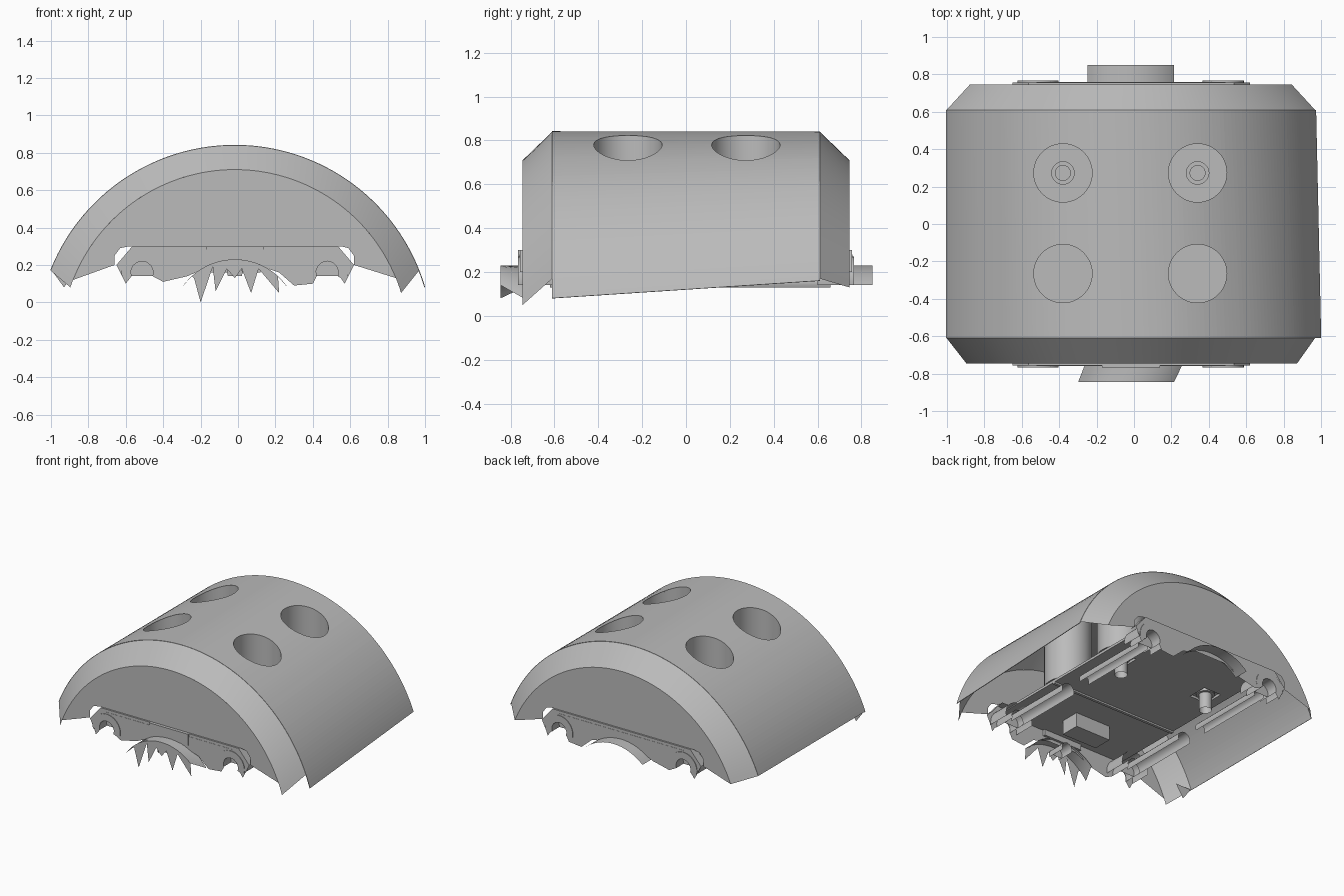
import bpy, bmesh, math
from math import sin, cos, pi

if "Cube" in bpy.data.objects:
    bpy.data.objects.remove(bpy.data.objects["Cube"])

# One grey for everything
grey = bpy.data.materials.new("plain_grey")
grey.use_nodes = True
GREY = (0.5, 0.5, 0.5, 1)
grey.diffuse_color = GREY
grey.node_tree.nodes["Principled BSDF"].inputs["Base Color"].default_value = GREY

CX, CZ = -0.017, -0.219          # axis of the curved cover
R_BODY, R_END = 1.059, 0.929
Y_BODY, Y_END = 0.61, 0.745


def make(name, verts, faces, smooth=True):
    me = bpy.data.meshes.new(name)
    me.from_pydata(verts, [], faces)
    bm = bmesh.new()
    bm.from_mesh(me)
    bmesh.ops.recalc_face_normals(bm, faces=bm.faces)
    bm.to_mesh(me)
    bm.free()
    me.materials.append(grey)
    ob = bpy.data.objects.new(name, me)
    bpy.context.collection.objects.link(ob)
    if smooth:
        bpy.ops.object.select_all(action="DESELECT")
        ob.select_set(True)
        bpy.context.view_layer.objects.active = ob
        bpy.ops.object.shade_smooth_by_angle(angle=math.radians(30))
    return ob


def arc(r, z_left, z_right, n=64, cx=CX, cz=CZ):
    a, b = pi - math.asin((z_left - cz) / r), math.asin((z_right - cz) / r)
    return [(cx + r * cos(a + (b - a) * i / n), cz + r * sin(a + (b - a) * i / n))
            for i in range(n + 1)]


def strip(name, first, y0, second, y1, smooth=True):
    n = len(first)
    verts = [(x, y0, z) for x, z in first] + [(x, y1, z) for x, z in second]
    return make(name, verts, [(i, i + 1, n + i + 1, n + i) for i in range(n - 1)], smooth)


def plate(name, outline, y):
    return make(name, [(x, y, z) for x, z in outline], [range(len(outline))], False)


def box(name, x0, x1, y0, y1, z0, z1):
    verts = [(x, y, z) for x in (x0, x1) for y in (y0, y1) for z in (z0, z1)]
    faces = [(0, 1, 3, 2), (4, 6, 7, 5), (0, 4, 5, 1), (2, 3, 7, 6), (0, 2, 6, 4), (1, 5, 7, 3)]
    return make(name, verts, faces, False)


def ring(x, y, r, height, n=48):
    """Circle in plan whose height may follow a function of x."""
    out = []
    for i in range(n):
        px, py = x + r * cos(2 * pi * i / n), y + r * sin(2 * pi * i / n)
        out.append((px, py, height(px) if callable(height) else height))
    return out


def loft(name, *rings, cap=False):
    n = len(rings[0])
    faces = [(k * n + i, k * n + (i + 1) % n, (k + 1) * n + (i + 1) % n, (k + 1) * n + i)
             for k in range(len(rings) - 1) for i in range(n)]
    if cap:
        faces += [range(n), range((len(rings) - 1) * n, len(rings) * n)]
    return make(name, [v for r in rings for v in r], faces)


def cover_height(x):
    return CZ + math.sqrt(R_BODY ** 2 - (x - CX) ** 2)


# Curved cover with its bevelled ends
cover = strip("curved_cover", arc(R_BODY, 0.17, 0.08, 110), -Y_BODY,
              arc(R_BODY, 0.17, 0.16, 110), Y_BODY, smooth=False)
skin = cover.modifiers.new("skin", "SOLIDIFY")
skin.thickness, skin.offset = 0.004, 0
strip("front_bevel", arc(R_BODY, 0.17, 0.17), -Y_BODY, arc(R_END, 0.08, 0.05), -Y_END)
strip("back_bevel", arc(R_BODY, 0.17, 0.17), Y_BODY, arc(R_END, 0.13, 0.13), Y_END)

# Flat end faces with a notch for the inner frame
notch = [(0.62, 0.2), (0.62, 0.25), (0.59, 0.29), (0.55, 0.3),
         (-0.58, 0.3), (-0.63, 0.29), (-0.66, 0.25), (-0.66, 0.2)]
plate("front_face", arc(R_END, 0.12, 0.13) + notch, -Y_END)
plate("back_face", arc(R_END, 0.13, 0.13) + notch, Y_END)

# Four round wells let through the cover
FLOOR = 0.285
for side, x in (("left", 0.34), ("right", -0.38)):
    for end, y in (("front", -0.265), ("back", 0.273)):
        tag = end + "_" + side
        cutter = loft(tag + "_well_cutter", ring(x, y, 0.156, 0.3), ring(x, y, 0.156, 1), cap=True)
        cutter.hide_render = True
        cutter.hide_set(True)
        cut = cover.modifiers.new("well", "BOOLEAN")
        cut.object, cut.operation, cut.solver = cutter, "DIFFERENCE", "EXACT"
        wall = [ring(x, y, 0.156, cover_height), ring(x, y, 0.156, FLOOR), ring(x, y, 0.06, FLOOR)]
        if end == "back":
            # Hollow screw post under the well
            loft(tag + "_well", *wall, ring(x, y, 0.06, 0.265), ring(x, y, 0.04, 0.265),
                 ring(x, y, 0.04, 0.2), ring(x, y, 0.001, 0.2))
            loft(tag + "_post", ring(x, y, 0.042, 0.27), ring(x, y, 0.042, 0.15))
        else:
            loft(tag + "_well", *wall, ring(x, y, 0.06, 0.265), ring(x, y, 0.001, 0.265))

# Inner tray: roof split around the screw posts
box("tray_front", -0.52, 0.49, -0.76, 0.2, 0.262, 0.28)
box("tray_back", -0.52, 0.49, 0.345, 0.76, 0.262, 0.28)
for name, x0, x1 in (("left", 0.41, 0.49), ("middle", -0.31, 0.27), ("right", -0.52, -0.45)):
    box("tray_" + name, x0, x1, 0.2, 0.345, 0.262, 0.28)
box("tray_rib", -0.52, 0.49, -0.24, -0.22, 0.25, 0.265)

# Frame ends with torn lower edges, screw sockets and a bearing collar
SOCKETS = (("left", 0.477), ("right", -0.513))
mouth = {side: arc(0.06, 0.14, 0.14, 8, x, 0.16)[::-1] for side, x in SOCKETS}
top_edge = [(-0.65, 0.2), (-0.565, 0.3), (0.535, 0.3), (0.62, 0.2)]
inner_edge = [(-0.635, 0.2), (-0.555, 0.282), (0.525, 0.282), (0.605, 0.2)]
torn = ([(0.57, 0.1), (0.55, 0.13)] + mouth["left"]
        + [(0.4, 0.1), (0.3, 0.09), (0.22, 0.16), (0.1, 0.2), (-0.14, 0.2), (-0.27, 0.14), (-0.4, 0.11)]
        + mouth["right"] + [(-0.6, 0.1)])
for end, s in (("front", -1), ("back", 1)):
    plate(end + "_frame", top_edge + torn, s * 0.757)
    strip(end + "_frame_lip", top_edge, s * 0.757, top_edge, s * 0.7)
    plate(end + "_frame_panel", inner_edge + torn, s * 0.762)
    for side, x in SOCKETS:
        hole = arc(0.06, 0.14, 0.14, 8, x, 0.16)
        rim = arc(0.11, 0.14, 0.14, 24, x, 0.16)
        strip(f"{end}_{side}_socket", hole, s * 0.762, hole, s * 0.6)
        plate(f"{end}_{side}_socket_back", hole, s * 0.68)
        strip(f"{end}_{side}_socket_rim", rim, s * 0.766, rim, s * 0.6)
        plate(f"{end}_{side}_socket_face", rim + hole[::-1], s * 0.766)


def collar(z_left, z_right):
    return arc(0.34, z_left, z_right, 24, CX, -0.11)


strip("front_collar", collar(0.13, 0.08), -0.74, collar(0.08, 0.14), -0.846)
strip("back_collar", collar(0.14, 0.14), 0.74, collar(0.14, 0.14), 0.85)
pin = arc(0.042, 0.14, 0.14, 8, CX, 0.16)
strip("collar_pin", pin, -0.835, pin, -0.7)
plate("collar_pin_end", pin, -0.8)

# Torn teeth hanging from the collar and the cover corner
teeth = [(0.22, 0.05), (0.11, 0.18), (0.07, 0.05), (0.02, 0.18), (-0.017, 0.13), (-0.06, 0.18),
         (-0.12, 0.06), (-0.135, 0.19), (-0.2, 0.0), (-0.235, 0.13)]
plate("front_collar_teeth", collar(0.14, 0.14) + teeth, -0.846)
plate("corner_tooth", [(-0.995, 0.17), (-0.87, 0.17), (-0.93, 0.08)], -0.61)

# Raised latch on the front and its box inside
box("front_latch", -0.17, 0.14, -0.767, -0.74, 0.22, 0.3)
box("inner_latch_box", -0.16, 0.12, -0.58, -0.44, 0.16, 0.27)

# Lengthwise screw channels under the tray, broken in the middle
for side, x in SOCKETS:
    for end, y0, y1, r in (("front", -0.62, -0.1, 0.05), ("back", 0.06, 0.66, 0.04)):
        curve = arc(r, 0.13, 0.13, 12, x, 0.15)
        strip(f"{end}_{side}_channel", curve, y0, curve, y1)
